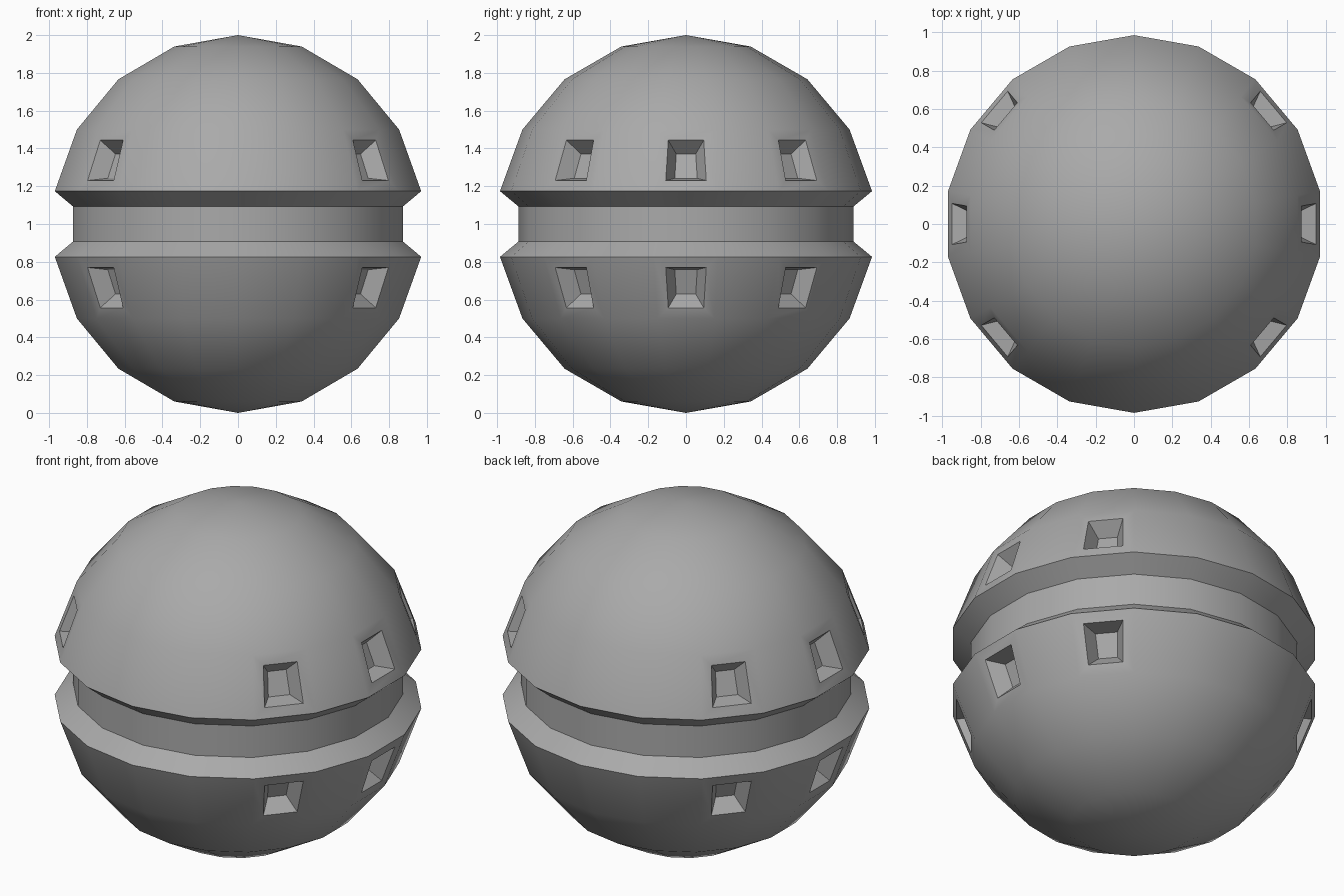
import bpy, bmesh
from math import sin, cos, radians, atan2, degrees, pi

if "Cube" in bpy.data.objects:
    bpy.data.objects.remove(bpy.data.objects["Cube"])

SEG = 18

# Half profile: sphere arcs every 20 degrees with a bevelled groove at the equator
lats = (90, 70, 50, 30, 10)
upper = [(cos(radians(a)), sin(radians(a))) for a in lats] + [(0.887, 0.093)]
upper[0] = (0.0, 1.0)
profile = upper + [(r, -z) for r, z in reversed(upper)]

# Spin the profile, first corner on the +y axis
bm = bmesh.new()
verts = [bm.verts.new((0, r, 1 + z)) for r, z in profile]
edges = [bm.edges.new(pair) for pair in zip(verts, verts[1:])]
bmesh.ops.spin(bm, geom=verts + edges, cent=(0, 0, 0), axis=(0, 0, 1),
               angle=2 * pi, steps=SEG, use_merge=True)
bmesh.ops.remove_doubles(bm, verts=bm.verts[:], dist=1e-4)
bmesh.ops.dissolve_degenerate(bm, edges=bm.edges[:], dist=1e-5)
bmesh.ops.recalc_face_normals(bm, faces=bm.faces[:])
bm.normal_update()


# Recessed windows: three on each side, above and below the groove
def is_window(face):
    c = face.calc_center_median()
    if not 0.25 < abs(c.z - 1) < 0.42:
        return False
    a = degrees(atan2(c.y, abs(c.x)))
    return min(abs(a - t) for t in (-40, 0, 40)) < 2


windows = [f for f in bm.faces if is_window(f)]
bmesh.ops.inset_individual(bm, faces=windows, thickness=0.06, depth=0,
                           use_even_offset=True)
bmesh.ops.inset_individual(bm, faces=windows, thickness=0.045, depth=-0.09,
                           use_even_offset=True)

mesh = bpy.data.meshes.new("grooved_sphere")
bm.to_mesh(mesh)
bm.free()
obj = bpy.data.objects.new("grooved_sphere", mesh)
bpy.context.collection.objects.link(obj)

# Dark grey finish
grey = bpy.data.materials.new("dark_grey")
grey.diffuse_color = (0.4, 0.4, 0.4, 1)
grey.use_nodes = True
grey.node_tree.nodes["Principled BSDF"].inputs["Base Color"].default_value = grey.diffuse_color
mesh.materials.append(grey)

# Smooth hull, crisp groove and window edges
bpy.context.view_layer.objects.active = obj
obj.select_set(True)
bpy.ops.object.shade_smooth_by_angle(angle=radians(30))
